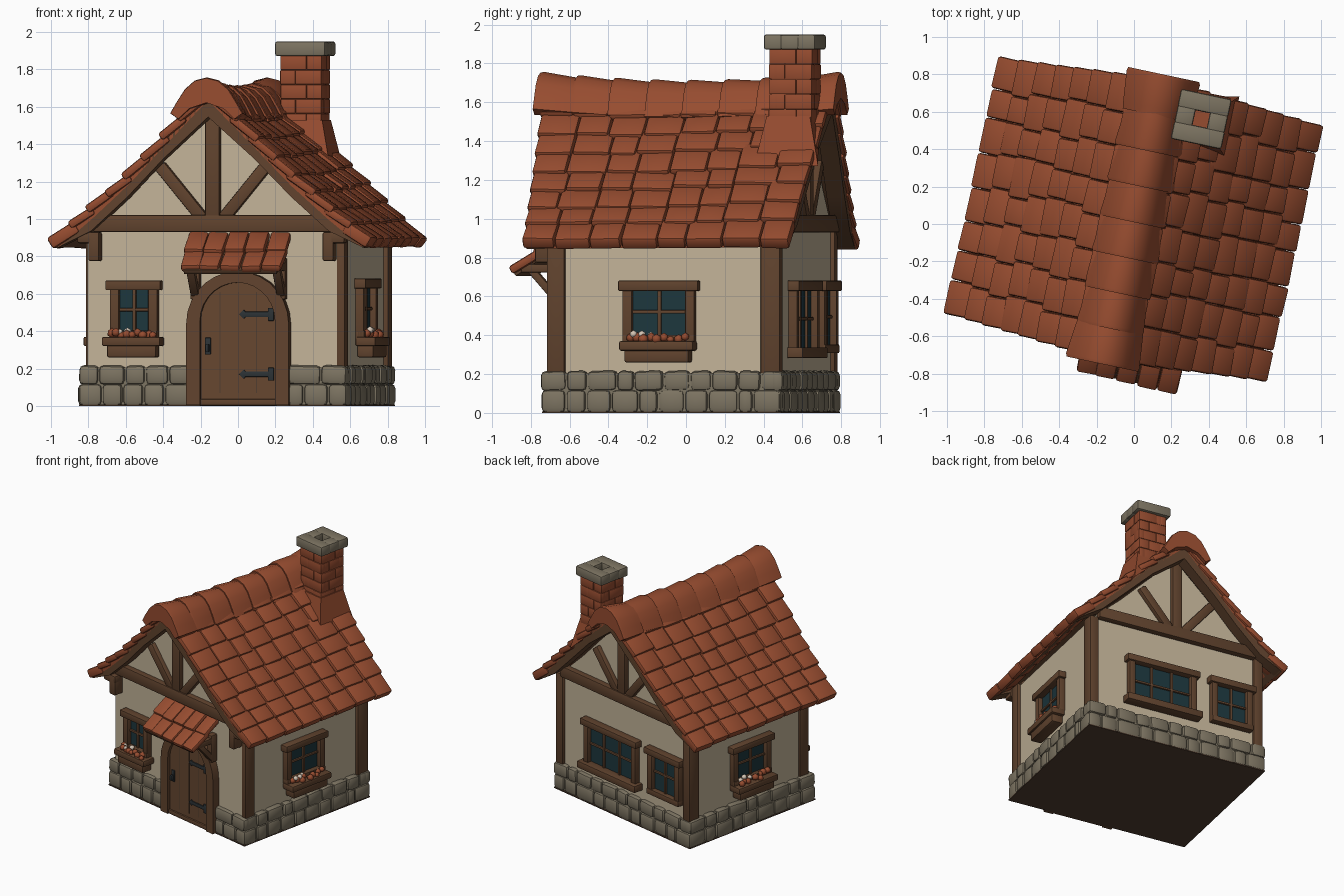
import bpy, bmesh, math, random
from mathutils import Matrix, Euler

if "Cube" in bpy.data.objects:
    bpy.data.objects.remove(bpy.data.objects["Cube"])
random.seed(4)
R = random.uniform
HOUSE = Matrix.Translation((-.005, .025, 0)) @ Matrix.Rotation(math.radians(-12), 4, 'Z')

def mat(name, c):
    m = bpy.data.materials.new(name)
    m.diffuse_color = (*c, 1)
    m.use_nodes = True
    m.node_tree.nodes["Principled BSDF"].inputs["Base Color"].default_value = m.diffuse_color
    return m
ROOF = mat("terracotta", (.305, .072, .029))
WALL = mat("cream plaster", (.54, .45, .315))
WOOD = mat("brown timber", (.118, .056, .027))
DOOR = mat("door planks", (.132, .062, .029))
STONE = mat("grey stone", (.205, .175, .122))
GLASS = mat("dark blue glass", (.012, .037, .046))
IRON = mat("black iron", (.025, .032, .036))
WHITE = mat("white petals", (.66, .56, .46))
UNDER = mat("dark underside", (.08, .046, .028))

def finish(name, bm, m, face=0):
    """Turn a bmesh into an object; face = quarter turns from the front wall."""
    bmesh.ops.recalc_face_normals(bm, faces=bm.faces)
    me = bpy.data.meshes.new(name)
    bm.to_mesh(me)
    bm.free()
    me.materials.append(m)
    ob = bpy.data.objects.new(name, me)
    bpy.context.collection.objects.link(ob)
    ob.matrix_world = HOUSE @ Matrix.Rotation(face * math.pi / 2, 4, 'Z')
    bpy.ops.object.select_all(action='DESELECT')
    ob.select_set(True)
    bpy.context.view_layer.objects.active = ob
    bpy.ops.object.shade_smooth_by_angle(angle=math.radians(42))
    return ob

def xform(c, s, rot=(0, 0, 0)):
    return Matrix.Translation(c) @ Euler(rot).to_matrix().to_4x4() @ Matrix.Diagonal((*s, 1))

def clip(bm):
    """Remove what lies under the right roof slope."""
    bmesh.ops.bisect_plane(bm, geom=bm.verts[:] + bm.edges[:] + bm.faces[:], plane_co=(0, 0, 1.665),
                           plane_no=(.94, 0, 1), clear_inner=True)

def blocks(name, m, mats, bevel=.01, face=0, clipped=False):
    """Bevelled boxes, one per matrix."""
    bm = bmesh.new()
    for x in mats:
        bmesh.ops.create_cube(bm, size=1, matrix=x)
    if bevel:
        bmesh.ops.bevel(bm, geom=bm.edges[:], offset=bevel, segments=2, profile=.5,
                        affect='EDGES', clamp_overlap=True)
    if clipped:
        clip(bm)
    return finish(name, bm, m, face)

# roof slope: height over distance from the ridge, sag mid-ridge, swell at back right
P = [(0, 1.70), (.25, 1.445), (.45, 1.24), (.65, 1.06), (.87, .88)]
def slope(x):
    for (a, za), (b, zb) in zip(P, P[1:]):
        if x <= b or b == .87:
            return za + (zb - za) * (x - a) / (b - a)
def sag(x, y):
    swell = .05 * math.sin(math.pi * min(1, max(0, x) / .87)) * max(0, min(1, .5 + y / 1.4))
    return swell - .04 * (1 - min(1, (y / .76) ** 2)) * (1 - abs(x) / .87)

def prism(name, m, pts, y0, y1, lean=None):
    """Profile in x,z extruded along y; lean pushes the top outward and follows the roof."""
    bm = bmesh.new()
    f = bm.faces.new([bm.verts.new((x, y0, z)) for x, z in pts])
    r = bmesh.ops.extrude_face_region(bm, geom=[f])
    for v in r['geom']:
        if isinstance(v, bmesh.types.BMVert):
            v.co.y = y1
    if lean:
        for v in bm.verts:
            v.co.z += sag(v.co.x, .76 if lean > 0 else -.76)
            v.co.y += lean * (1 - abs(v.co.x) / .86)
    return finish(name, bm, m)

# walls with gables
half = [(.69, .1), (.69, .93), (.45, 1.15), (.25, 1.355), (0, 1.60)]
prism("walls", WALL, half + [(-x, z) for x, z in half[-2::-1]], -.60, .60)

# roof deck under the tiles: terracotta above, timber below
bm = bmesh.new()
xs, ys = [-.83, -.65, -.45, -.25, 0, .25, .45, .65, .83], [-1, -.5, 0, .5, 1]
g = [[[bm.verts.new((x, y * (.685 + .06 * (1 - abs(x) / .86)),
                     slope(abs(x)) + sag(x, y * .76) - t)) for y in ys] for x in xs] for t in (.028, .065)]
for k in (0, 1):
    for i in range(8):
        for j in range(4):
            bm.faces.new((g[k][i][j], g[k][i + 1][j], g[k][i + 1][j + 1], g[k][i][j + 1]))
bmesh.ops.bridge_loops(bm, edges=[e for e in bm.edges if e.is_boundary])
deck = finish("roof_deck", bm, ROOF)
deck.data.materials.append(WOOD)
for p in deck.data.polygons:
    p.material_index = int(p.normal.z < -.3)

# roof tiles
tiles = []
for s in (1, -1):
    for i in range(8):
        x0 = .045 + .101 * i
        x1 = x0 + .101
        last = i == 7
        L = .70 + .07 * (1 - (x0 + x1) / 1.72)
        cuts = [-L] + [-L + 2 * L * k / 8 + R(-.025, .025) for k in range(1, 8)] + [L]
        for a, b in zip(cuts, cuts[1:]):
            y, xm = (a + b) / 2, (x0 + x1) / 2
            dz = slope(x0) + sag(s * x0, y) - slope(x1) - sag(s * x1, y)
            ln = math.hypot(.101, dz) * 1.24 + R(-.008, .014)
            c = (s * xm, y, slope(xm) + sag(s * xm, y) - .008 - .014 * last + R(-.004, .004))
            tiles.append(xform(c, (ln, b - a - .003, .046 + .022 * last),
                               (R(-.03, .03), s * (math.atan2(dz, .101) - .12), R(-.03, .03))))
blocks("roof_tiles", ROOF, tiles, .015)

# ridge caps: overlapping saddles draped over the apex
arc = [(.165, 1.565), (.135, 1.625), (.10, 1.685), (.055, 1.727), (0, 1.742)]
low = [(0, 1.62), (.08, 1.59), (.13, 1.535)]
ring = arc + [(-x, z) for x, z in arc[-2::-1]] + [(-x, z) for x, z in low[:0:-1]] + low
bm = bmesh.new()
for k in range(8):
    y, e = -.68 + 1.36 * k / 7, 1.10 if k in (0, 7) else 1
    loops = []
    for dy, q in ((-.107, 1.07), (-.09, 1.1), (.07, 1.0), (.107, .97)):
        if k == 7:
            dy, q = -dy, q
        loops.append([bm.verts.new((x * q * (e + R(-.01, .01)), y + dy * 1.04,
                                    1.60 + (z - 1.60) * (q if z > 1.6 else 1) * (.96 + .04 * e) + sag(0, y + dy)))
                      for x, z in ring])
    n = len(ring)
    for a, b in zip(loops, loops[1:]):
        for i in range(n):
            bm.faces.new((a[i], a[(i + 1) % n], b[(i + 1) % n], b[i]))
    bm.faces.new(loops[0])
    bm.faces.new(loops[-1])
finish("ridge_caps", bm, ROOF)

# gable timbers, front and back
for end, sg in (("front", -1), ("back", 1)):
    px = [.84, .65, .45, .25, 0]
    top = [(x, slope(x) - .03) for x in px]
    low = [(x, slope(x) - (.06 if x > .8 else .125 + .03 * (x == 0))) for x in px]
    sym = lambda l: l + [(-x, z) for x, z in l[-2::-1]]
    prism(end + "_bargeboard", WOOD, sym(top) + sym(low)[::-1], sg * .59, sg * .685, sg * .06)
    t = [xform((0, sg * .61, .975), (1.30, .07, .09)),
         xform((0, sg * .61, 1.28), (.08, .06, .56))]
    for s in (-1, 1):
        t.append(xform((s * .175, sg * .61, 1.145), (.36, .05, .065), (0, -s * .88, 0)))
    blocks(end + "_gable_frame", WOOD, t, .008)

# corner posts and front knee brackets
posts = [xform((.695, -.56, .56), (.045, .095, .76)), xform((-.68, -.545, .56), (.045, .09, .76))]
for s in (-1, 1):
    posts += [xform((s * .68, .57, .56), (.075, .105, .76)),
              xform((s * .64, -.635, .85), (.06, .09, .15)),
              xform((s * .67, -.64, .90), (.12, .08, .06))]
blocks("corner_posts", WOOD, posts, .01)

# stone foundation
blocks("foundation_core", STONE, [xform((0, 0, .105), (1.44, 1.23, .2))], 0)
blocks("foundation_underside", UNDER, [xform((0, 0, .004), (1.46, 1.26, .008))], 0)
def stones(face, u0, u1, d):
    out = []
    for z0, z1 in ((0, .12), (.112, .218)):
        n = max(1, round((u1 - u0) / R(.12, .15)))
        cuts = [u0] + [u0 + (u1 - u0) * k / n + R(-.028, .028) for k in range(1, n)] + [u1]
        for a, b in zip(cuts, cuts[1:]):
            h = z1 - z0 - .002
            out.append(xform(((a + b) / 2, -d + .02 + R(-.006, .006), z0 + h / 2 + .001),
                             (b - a - .003, .07, h), (0, R(-.05, .05) * (z0 > 0), R(-.04, .04))))
    blocks("foundation_stones", STONE, out, .025, face)
stones(0, -.735, -.12, .62)
stones(0, .40, .735, .62)
stones(1, -.63, .63, .722)
stones(2, -.735, .735, .62)
stones(3, -.63, .63, .722)

# windows: casing, glass, glazing bars, optional flower box
def window(name, face, u, d, w, z0, z1, cols=2, box=0, sill=0):
    zc, h, iw = (z0 + z1) / 2, z1 - z0, w - .10
    t = [xform((u, -d - .02, z1 - .025), (w, .08, .052)),
         xform((u, -d - .015, z0 + .02), (w - .04, .07, .045))]
    for s in (-1, 1):
        t.append(xform((u + s * (iw / 2 + .005), -d - .015, zc), (.05, .06, h)))
    for k in range(1, cols):
        t.append(xform((u - iw / 2 + iw * k / cols, -d - .005, zc), (.02, .04, h)))
    t.append(xform((u, -d - .005, zc), (iw, .036, .018)))
    if sill:
        t.append(xform((u, -d - .035, z0 + .02), (w + .02, .09, .055)))
    blocks(name + "_frame", WOOD, t, .006, face)
    blocks(name + "_glass", GLASS, [xform((u, -d, zc), (iw, .02, h - .04))], 0, face)
    if box:
        blocks(name + "_flower_box", WOOD, [xform((u, -d - .055, .345), (box, .11, .05)),
                                            xform((u, -d - .05, .295), (box - .05, .09, .07))], .01, face)
        for label, m, n in (("orange_flowers", ROOF, 9), ("white_flowers", WHITE, 3)):
            bm = bmesh.new()
            for k in range(n):
                f = (k + .5) / n * .9 if n > 5 else .10 + .12 * k
                c = (u + (f - .45) * (box - .03), -d - .06 + R(-.03, .025), .375 + R(0, .022) + .014 * (n < 5))
                bmesh.ops.create_icosphere(bm, subdivisions=1, radius=R(.021, .029) * (.8 if n < 5 else 1),
                                           matrix=Matrix.Translation(c))
            finish(name + "_" + label, bm, m, face)
window("front_window", 0, -.43, .60, .30, .36, .67, box=.32)
window("right_window", 1, -.015, .69, .42, .36, .68, box=.39)
window("left_window", 3, 0, .69, .42, .36, .68, box=.39)
window("back_wide_window", 2, -.12, .60, .60, .29, .68, cols=3, sill=1)
window("back_small_window", 2, .455, .60, .38, .31, .68)

# arched door
DX = .142
def arch(r, zc, n=14):
    return [(DX + r * math.cos(math.pi * k / n), zc + r * math.sin(math.pi * k / n)) for k in range(n + 1)]
outer = [(DX + .28, .004)] + arch(.28, .44) + [(DX - .28, .004)]
inner = [(DX - .205, .004)] + arch(.205, .455)[::-1] + [(DX + .205, .004)]
prism("door_frame", WOOD, outer + inner, -.58, -.66)
prism("door", DOOR, [(DX + .21, .004)] + arch(.21, .455) + [(DX - .21, .004)], -.58, -.637)
blocks("door_threshold", WOOD, [xform((DX, -.625, .02), (.42, .05, .035))], .006)
blocks("door_grooves", UNDER, [xform((DX + x, -.637, .34), (.005, .003, .54)) for x in (-.1, 0, .1)], 0)
iron = []
for z in (.17, .49):
    iron += [xform((DX + .11, -.64, z), (.17, .012, .028)),
             xform((DX + .18, -.64, z), (.03, .018, .07)),
             xform((DX + .03, -.64, z), (.035, .012, .035), (0, .78, 0))]
iron += [xform((DX - .165, -.64, .32), (.03, .014, .09)), xform((DX - .165, -.657, .31), (.018, .03, .04))]
blocks("door_ironwork", IRON, iron, .003)

# porch roof over the door
a = math.atan2(.17, .25)
blocks("porch_deck", WOOD, [xform((DX, -.73, .795), (.51, .28, .03), (a, 0, 0))], .005)
pt = []
for r, (y, z) in enumerate(((-.665, .868), (-.775, .782))):
    for k in range(5):
        pt.append(xform((DX - .222 + .111 * k + R(-.006, .006), y + R(-.008, .008), z + R(-.004, .004)),
                        (.109, .19, .045), (a - .06, R(-.04, .04), R(-.04, .04))))
blocks("porch_tiles", ROOF, pt, .015)
br = []
for s in (-1, 1):
    x = DX + s * .235
    br += [xform((x, -.625, .68), (.05, .06, .22)), xform((x, -.71, .745), (.05, .20, .045)),
           xform((x, -.70, .67), (.045, .20, .04), (-.85, 0, 0))]
blocks("porch_brackets", WOOD, br, .007)

# chimney: brick courses around a core, flared foot, stone cap with a flue hole
CX, CY = .245, .60
blocks("chimney_core", ROOF, [xform((CX, CY, 1.52), (.205, .205, .62))], 0, clipped=True)
bricks = []
for k in range(9):
    z, q = 1.215 + k * .0775, (-.03 if k % 2 else .03)
    for f in range(4):
        rot = Matrix.Translation((CX, CY, 0)) @ Matrix.Rotation(f * math.pi / 2, 4, 'Z')
        for u0, u1 in ((-.112, q), (q, .112)):
            bricks.append(rot @ xform(((u0 + u1) / 2, -.09 + R(-.003, .003), z), (u1 - u0 - .001, .045, .077)))
blocks("chimney_bricks", ROOF, bricks, .005, clipped=True)
bm = bmesh.new()
bmesh.ops.create_cone(bm, cap_ends=True, segments=4, radius1=.24, radius2=.16, depth=.26,
                      matrix=Matrix.Translation((CX + .005, CY - .01, 1.40)) @ Matrix.Rotation(math.pi / 4, 4, 'Z'))
clip(bm)
finish("chimney_foot", bm, ROOF)
cap = []
for s in (-1, 1):
    cap += [xform((CX, CY + s * .088, 1.91), (.276, .096, .078)),
            xform((CX + s * .088, CY, 1.91), (.098, .10, .076))]
blocks("chimney_cap", STONE, cap, .012)
